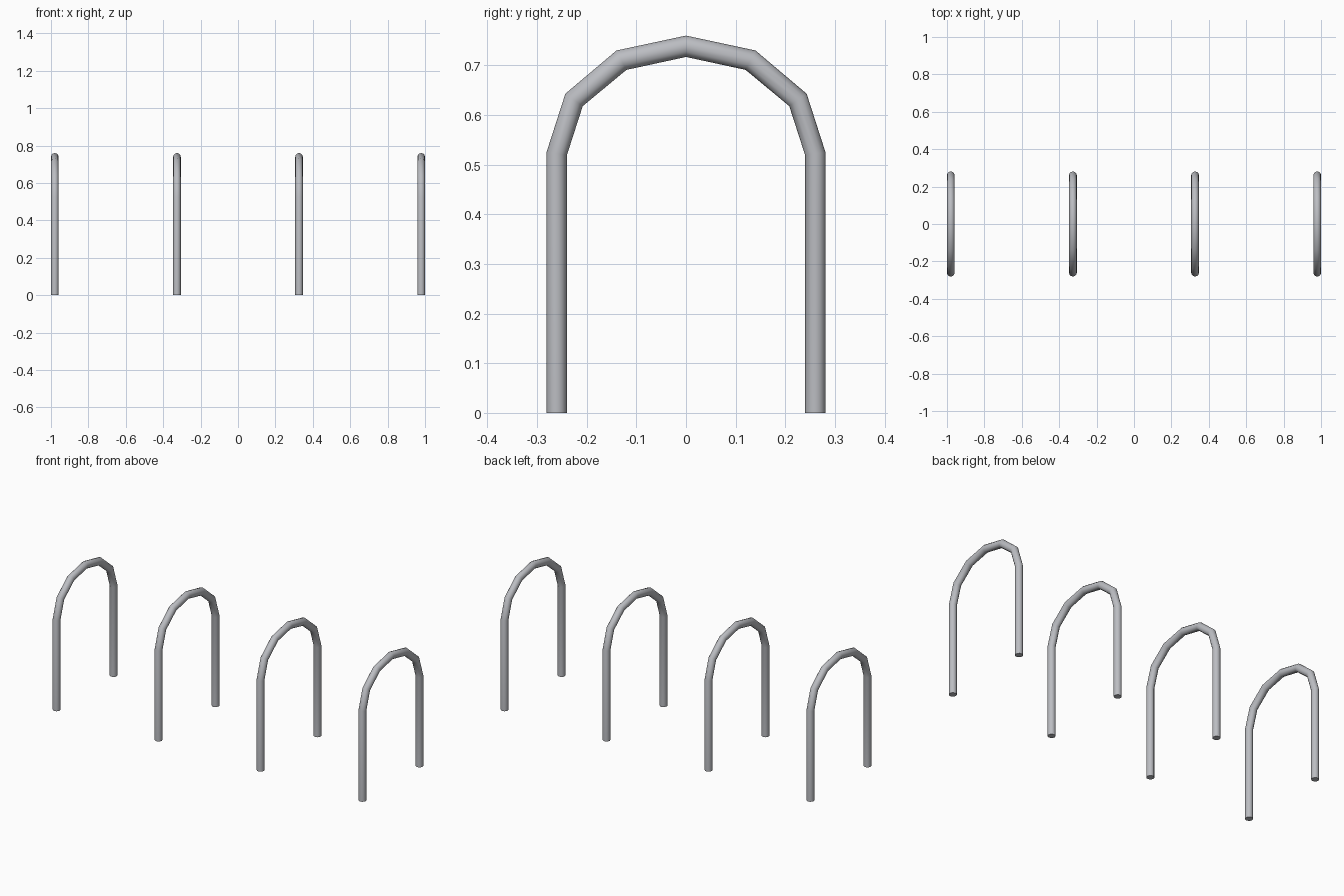
import bpy
import bmesh
from math import sin, cos, tau, radians
from mathutils import Vector

cube = bpy.data.objects.get("Cube")
if cube:
    bpy.data.objects.remove(cube, do_unlink=True)

RADIUS = 0.0205
SIDES = 12

# Galvanised steel colour
steel = bpy.data.materials.new("galvanised_steel")
steel.use_nodes = True
colour = (0.50, 0.51, 0.54, 1)
steel.diffuse_color = colour
steel.node_tree.nodes["Principled BSDF"].inputs["Base Color"].default_value = colour

# Outer and inner edge of half a hoop, as (y, z) pairs from foot to crown
half = [
    ((0.281, 0), (0.240, 0)),
    ((0.281, 0.525), (0.240, 0.519)),
    ((0.243, 0.643), (0.208, 0.618)),
    ((0.140, 0.730), (0.120, 0.691)),
    ((0, 0.760), (0, 0.717)),
]
mirrored = [((-o[0], o[1]), (-i[0], i[1])) for o, i in reversed(half[:-1])]
profile = half + mirrored


def make_hoop(name, x):
    """Tube with mitred rings at each bend and closed feet."""
    bm = bmesh.new()
    rings = []
    for outer, inner in profile:
        o, i = Vector((0, *outer)), Vector((0, *inner))
        mid, arm = (o + i) / 2, (o - i) / 2
        rings.append([
            bm.verts.new(mid + arm * cos(tau * k / SIDES)
                         + Vector((RADIUS * sin(tau * k / SIDES), 0, 0)))
            for k in range(SIDES)])
    for a, b in zip(rings, rings[1:]):
        for k in range(SIDES):
            n = (k + 1) % SIDES
            bm.faces.new((a[k], a[n], b[n], b[k]))
    bm.faces.new(rings[0])
    bm.faces.new(rings[-1])
    bmesh.ops.recalc_face_normals(bm, faces=bm.faces)

    mesh = bpy.data.meshes.new(name)
    bm.to_mesh(mesh)
    bm.free()
    mesh.materials.append(steel)
    hoop = bpy.data.objects.new(name, mesh)
    hoop.location.x = x
    bpy.context.collection.objects.link(hoop)
    return hoop


# Row of four evenly spaced hoops
bpy.ops.object.select_all(action='DESELECT')
SPAN = 2 - 2 * RADIUS
for n in range(4):
    hoop = make_hoop(f"bike_hoop_{n + 1}", SPAN * (n / 3 - 0.5))
    hoop.select_set(True)
    bpy.context.view_layer.objects.active = hoop
bpy.ops.object.shade_smooth_by_angle(angle=radians(50))
